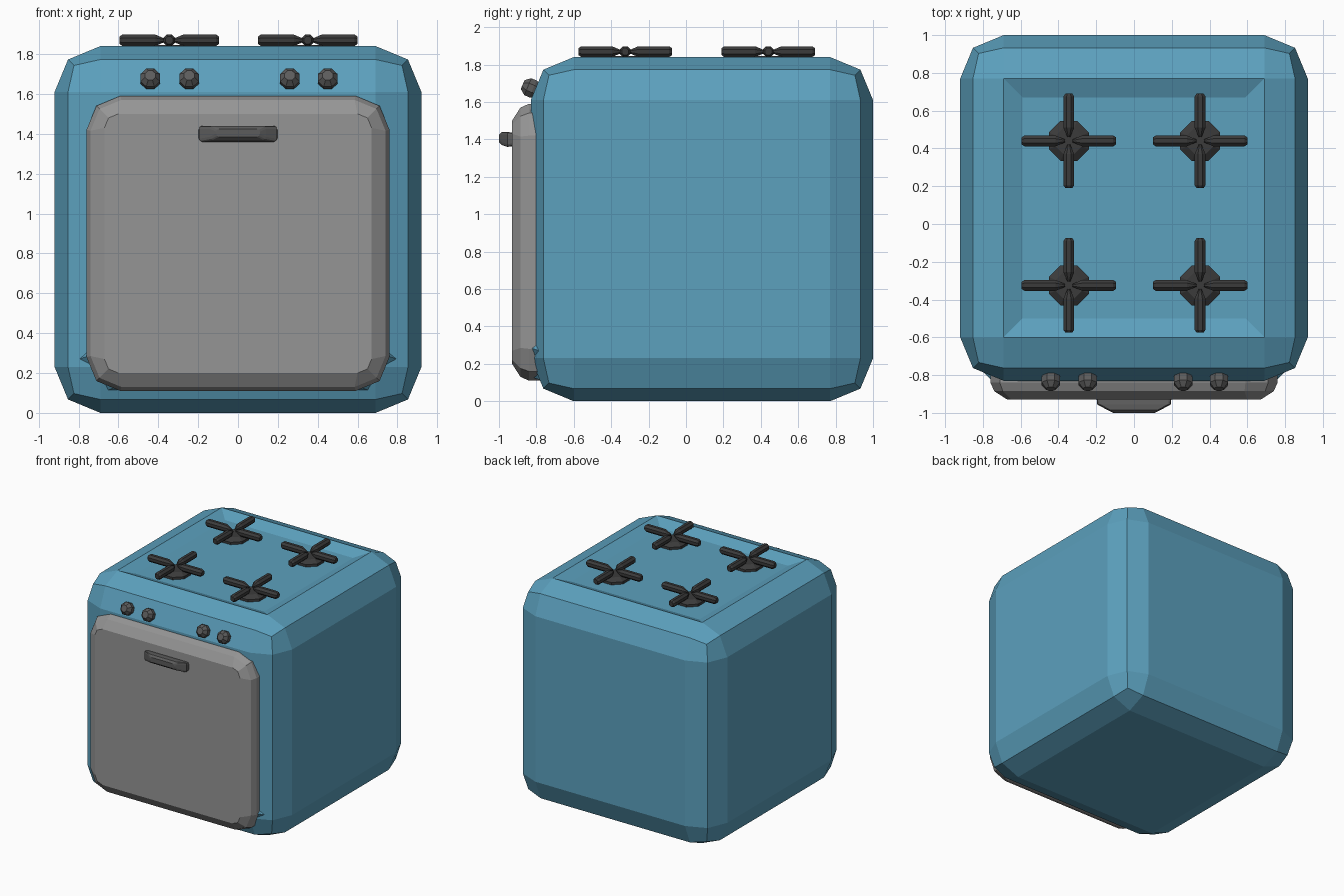
import bpy, bmesh
from math import pi, cos, sin, radians
from mathutils import Matrix, Vector

old = bpy.data.objects.get("Cube")
if old:
    bpy.data.objects.remove(old, do_unlink=True)


def material(name, srgb):
    # flat colour, converted from display values to linear
    lin = [((c + 0.055) / 1.055) ** 2.4 for c in srgb]
    m = bpy.data.materials.new(name)
    m.use_nodes = True
    m.diffuse_color = (*lin, 1)
    bsdf = m.node_tree.nodes["Principled BSDF"]
    bsdf.inputs["Base Color"].default_value = (*lin, 1)
    bsdf.inputs["Roughness"].default_value = 0.8
    return m


BLUE = material("blue enamel", (0.36, 0.63, 0.745))
GREY = material("door grey", (0.585, 0.585, 0.585))
DARK = material("knob dark grey", (0.36, 0.36, 0.36))
IRON = material("burner black", (0.23, 0.23, 0.23))


def finish(name, bm, mat):
    bmesh.ops.recalc_face_normals(bm, faces=bm.faces)
    me = bpy.data.meshes.new(name)
    bm.to_mesh(me)
    bm.free()
    me.materials.append(mat)
    ob = bpy.data.objects.new(name, me)
    bpy.context.collection.objects.link(ob)
    return ob


def loft(name, rings, mat, matrix=Matrix()):
    # skin a list of equal-length point rings and cap both ends
    bm = bmesh.new()
    loops = [[bm.verts.new(matrix @ Vector(p)) for p in r] for r in rings]
    n = len(loops[0])
    for a, b in zip(loops, loops[1:]):
        for i in range(n):
            j = (i + 1) % n
            bm.faces.new((a[i], a[j], b[j], b[i]))
    bm.faces.new(loops[0])
    bm.faces.new(loops[-1])
    return finish(name, bm, mat)


def lathe(name, profile, sides, mat, matrix):
    # profile of (radius, height) turned round the local z axis
    angles = [2 * pi * (i + 0.5) / sides for i in range(sides)]
    rings = [[(r * cos(a), r * sin(a), h) for a in angles] for r, h in profile]
    return loft(name, rings, mat, matrix)


def rounded_ring(y, hx, z0, z1, r):
    # upright rectangle with three points on each corner
    pts = []
    corners = [(hx - r, z1 - r), (r - hx, z1 - r), (r - hx, z0 + r), (hx - r, z0 + r)]
    for k, (cx, cz) in enumerate(corners):
        for s in range(3):
            a = pi / 2 * k + pi / 4 * s
            pts.append((cx + r * cos(a), y, cz + r * sin(a)))
    return pts


# Oven body: bevelled block with a shallow sunken hob
bm = bmesh.new()
bmesh.ops.create_cube(bm, size=1, matrix=Matrix.Translation((0, 0.085, 0.92))
                      @ Matrix.Diagonal((1.84, 1.83, 1.84, 1)))
bmesh.ops.bevel(bm, geom=list(bm.edges), offset=0.23, segments=2,
                profile=0.5, affect='EDGES')
bm.normal_update()
top = max(bm.faces, key=lambda f: f.calc_center_median().z)
bmesh.ops.inset_region(bm, faces=[top], thickness=0.14)
bmesh.ops.translate(bm, verts=top.verts, vec=(0, 0, -0.04))
finish("oven_body", bm, BLUE)

# Lip under the door, in body colour
lip = [(0.81, 0.265), (0.66, 0.11), (-0.66, 0.11), (-0.81, 0.265),
       (-0.69, 0.4), (0.69, 0.4)]
loft("door_lip", [[(x * s, y, z + dz) for x, z in lip]
                  for y, s, dz in ((-0.7, 1, 0), (-0.77, 1, 0), (-0.83, 0.93, 0.02))], BLUE)

# Door: rounded slab with a softened front rim
layers = [(-0.74, 0, 0.17), (-0.84, 0, 0.17), (-0.885, 0.02, 0.155), (-0.93, 0.09, 0.07)]
loft("oven_door", [rounded_ring(y, 0.76 - d, 0.11 + d, 1.59 - d, r)
                   for y, d, r in layers], GREY)

# Handle: low bar narrowing towards its front
handle = [(-0.9, 0.2, 1.365, 1.43), (-0.955, 0.195, 1.36, 1.44),
          (-0.985, 0.14, 1.37, 1.44), (-1.0, 0.11, 1.385, 1.425)]
loft("door_handle", [rounded_ring(y, hx, z0, z1, 0.015)
                     for y, hx, z0, z1 in handle], DARK)

# Control knobs on the sloping strip above the door
tilt = Matrix.Rotation(radians(67), 4, 'X')
for i, x in enumerate((-0.44, -0.245, 0.26, 0.45)):
    lathe(f"knob_{i + 1}", [(0.035, -0.02), (0.053, 0.025), (0.053, 0.055), (0.028, 0.085)],
          8, DARK, Matrix.Translation((x, -0.795, 1.66)) @ tilt)

# Burners: a cap in the hob with four grate arms
arm = [(0.008, 0.02), (0.031, 0.07), (0.031, 0.235), (0.02, 0.25)]
count = 0
for x in (-0.345, 0.35):
    for y in (-0.325, 0.44):
        count += 1
        lathe(f"burner_cap_{count}", [(0.115, 1.78), (0.115, 1.82), (0.075, 1.845)],
              8, IRON, Matrix.Translation((x, y, 0)))
        for k in range(4):
            turn = Matrix.Rotation(k * pi / 2, 4, 'Z') @ Matrix.Rotation(pi / 2, 4, 'Y')
            lathe(f"burner_{count}_arm_{k + 1}", arm, 8, IRON,
                  Matrix.Translation((x, y, 1.869)) @ turn)
